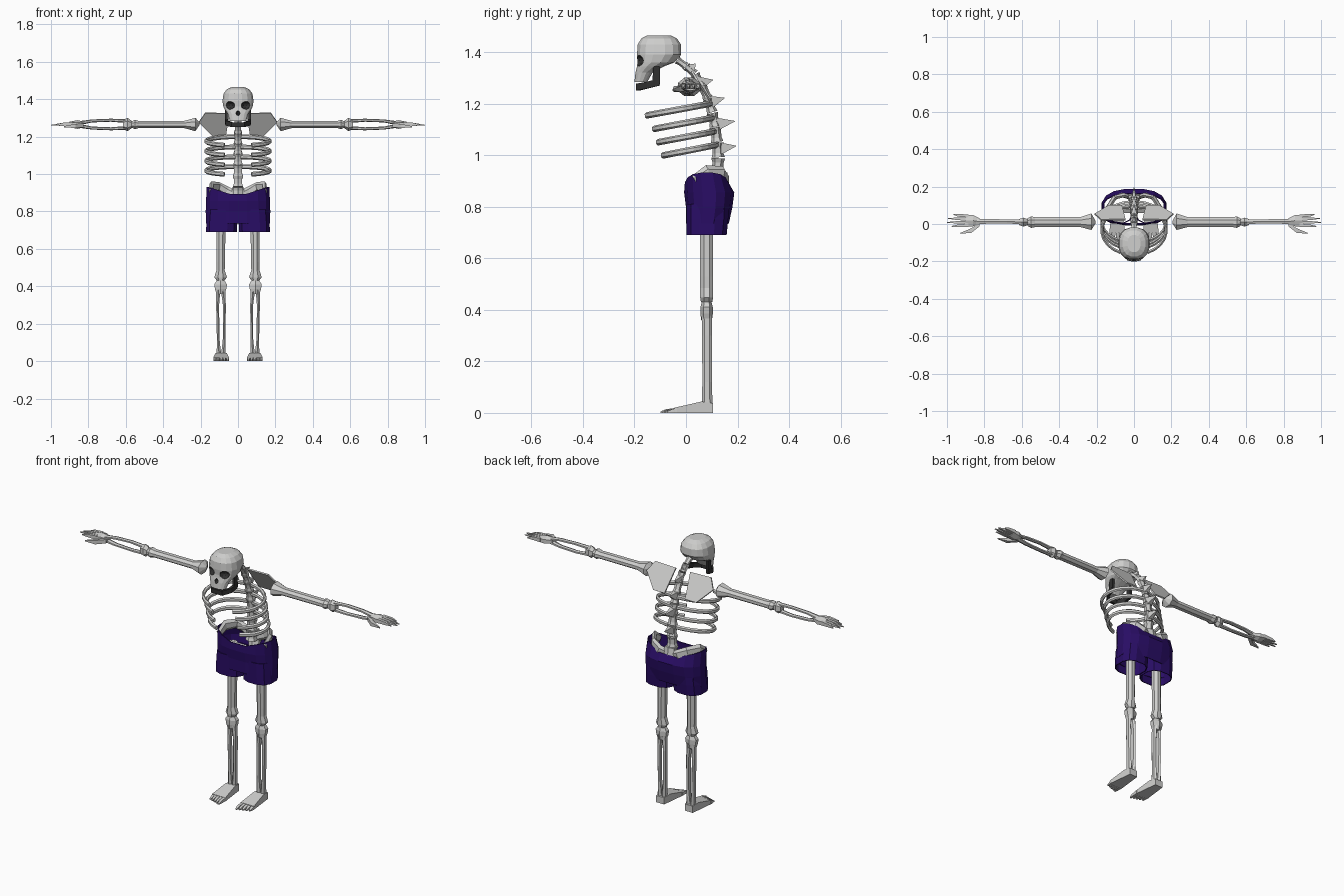
import bpy, bmesh, math
from mathutils import Vector

if "Cube" in bpy.data.objects:
    bpy.data.objects.remove(bpy.data.objects["Cube"], do_unlink=True)


def material(name, rgb):
    m = bpy.data.materials.new(name)
    m.use_nodes = True
    m.diffuse_color = (*rgb, 1)
    bsdf = next(n for n in m.node_tree.nodes if n.type == 'BSDF_PRINCIPLED')
    bsdf.inputs["Base Color"].default_value = (*rgb, 1)
    bsdf.inputs["Roughness"].default_value = 0.8
    return m


BONE = material("bone grey", (0.62, 0.62, 0.61))
DARK = material("dark grey", (0.03, 0.03, 0.03))
PURPLE = material("deep purple", (0.022, 0.004, 0.13))
X, Y, Z = Vector((1, 0, 0)), Vector((0, 1, 0)), Vector((0, 0, 1))


def add_object(name, bm, mats, mirror=False):
    bmesh.ops.recalc_face_normals(bm, faces=bm.faces)
    me = bpy.data.meshes.new(name)
    bm.to_mesh(me)
    bm.free()
    for m in mats:
        me.materials.append(m)
    ob = bpy.data.objects.new(name, me)
    bpy.context.collection.objects.link(ob)
    if mirror:
        mod = ob.modifiers.new("mirror", 'MIRROR')
        mod.use_mirror_merge = False
    return ob


def loft(name, stations, n=6, mat=BONE, ref=Z, axis=None, power=2, cap=True, mirror=False):
    """Skin rings (x, y, z, half width, half depth) placed along a path."""
    bm = bmesh.new()
    pts = [Vector(s[:3]) for s in stations]
    rings = []
    grow = 1 / math.cos(math.pi / n)
    for i, s in enumerate(stations):
        t = axis or (pts[min(i + 1, len(pts) - 1)] - pts[max(i - 1, 0)]).normalized()
        side = t.cross(ref).normalized()
        up = side.cross(t)
        ring = []
        for k in range(n):
            ang = 2 * math.pi * (k + 0.5) / n
            c, d = [math.copysign(abs(v) ** (2 / power), v) for v in (math.cos(ang), math.sin(ang))]
            ring.append(bm.verts.new(pts[i] + side * c * s[3] * grow + up * d * s[4] * grow))
        rings.append(ring)
    for lo, hi in zip(rings, rings[1:]):
        for k in range(n):
            bm.faces.new((lo[k], lo[(k + 1) % n], hi[(k + 1) % n], hi[k]))
    if cap:
        bm.faces.new(rings[0])
        bm.faces.new(rings[-1])
    return add_object(name, bm, [mat], mirror)


# Skull: height, front y, back y, half width
skull_rings = [(1.285, -.2, -.15, .044), (1.32, -.196, -.13, .054), (1.345, -.19, -.085, .07),
               (1.36, -.188, -.045, .078), (1.39, -.19, -.019, .083), (1.43, -.187, -.02, .077),
               (1.453, -.173, -.035, .06), (1.465, -.15, -.06, .034)]
skull = loft("skull", [(0, (f + b) / 2, z, w, (b - f) / 2) for z, f, b, w in skull_rings],
             n=16, ref=Y, axis=Z, power=2.4)
skull.data.materials.append(DARK)

# Eye sockets and nose hole cut into the skull, lined dark
bm = bmesh.new()
for x, z, size in ((-.047, 1.367, (.031, .03, .023)), (.047, 1.367, (.031, .03, .023)),
                   (0, 1.325, (.011, .015, .014))):
    made = bmesh.ops.create_icosphere(bm, subdivisions=2, radius=1)["verts"]
    bmesh.ops.scale(bm, vec=size, verts=made)
    bmesh.ops.translate(bm, vec=(x, -.19, z), verts=made)
for f in bm.faces:
    f.material_index = 1
cutter = add_object("socket_cutter", bm, [BONE, DARK])
cutter.hide_render = True
cut = skull.modifiers.new("sockets", 'BOOLEAN')
cut.operation, cut.solver, cut.object = 'DIFFERENCE', 'EXACT', cutter
bpy.context.view_layer.objects.active = skull
skull.select_set(True)
bpy.ops.object.modifier_apply(modifier="sockets")
bpy.data.objects.remove(cutter, do_unlink=True)

# Jaw
loft("jaw_bar", [(x * s, y, z, .008, .013) for s, x, y, z in
                 ((-1, .062, -.105, 1.283), (-1, .058, -.15, 1.272), (-1, .032, -.187, 1.264),
                  (1, .032, -.187, 1.264), (1, .058, -.15, 1.272), (1, .062, -.105, 1.283))],
     n=4, mat=DARK)
loft("jaw_hinges", [(.062, -.115, 1.275, .007, .015), (.062, -.115, 1.345, .007, .013)],
     n=4, mat=DARK, ref=Y, mirror=True)

# Spine: vertebrae along a curve, with rear spikes
spine = [(-.035, 1.37), (.0, 1.345), (.035, 1.315), (.062, 1.27), (.085, 1.22), (.102, 1.165),
         (.114, 1.11), (.121, 1.05), (.125, .99), (.122, .93), (.12, .87)]
for i, ((y0, z0), (y1, z1)) in enumerate(zip(spine, spine[1:])):
    r = .014 + .0012 * i
    loft(f"vertebra_{i + 1}", [(0, y0 + (y1 - y0) * t, z0 + (z1 - z0) * t, r * s * 1.15, r * s)
                               for t, s in ((.03, 1), (.3, .8), (.7, .8), (.97, 1))], ref=Y)
spikes = [((.012, 1.33), (.037, 1.355)), ((.05, 1.28), (.105, 1.292)), ((.09, 1.205), (.15, 1.222)),
          ((.115, 1.12), (.19, 1.132)), ((.125, 1.025), (.195, 1.036))]
for i, ((y0, z0), (y1, z1)) in enumerate(spikes):
    loft(f"spine_spike_{i + 1}", [(0, y0, z0, .018, .027), (0, y1, z1, .001, .001)], n=4)

# Ribs: sloping hoops open at the front
for i, (front, zf, zb) in enumerate(((-.165, 1.152, 1.2), (-.135, 1.1, 1.145),
                                     (-.12, 1.048, 1.092), (-.1, .997, 1.04))):
    back = .095 + .008 * i
    path = []
    for k in range(11):
        a = math.radians(85 - 15 * k)
        u = (math.sin(a) + 1) / 2
        path.append((.172 * math.cos(a), front + (back - front) * u, zf + (zb - zf) * u, .008, .011))
    loft(f"rib_pair_{i + 1}", path, mirror=True)

# Shoulder blades: flat plates leaning with the spine
bm = bmesh.new()
outline = [(.045, 1.322), (.175, 1.325), (.21, 1.275), (.135, 1.2), (.065, 1.2)]
blade = bm.faces.new([bm.verts.new((x, .018 + (1.325 - z) * .62, z)) for x, z in outline])
blades = add_object("shoulder_blades", bm, [BONE], True)
blades.modifiers.new("thickness", 'SOLIDIFY').thickness = .008

# Arms
AY, AZ = .01, 1.265


def along_x(name, rows, n=6):
    return loft(name, [(x, AY + y, AZ + z, a, b) for x, y, z, a, b in rows], n=n, axis=X, mirror=True)


along_x("upper_arms", [(.205, 0, .005, .006, .006), (.228, .002, 0, .044, .036), (.285, 0, 0, .027, .02),
                       (.53, 0, 0, .027, .019), (.55, 0, 0, .031, .025), (.57, 0, 0, .02, .017)], 8)
along_x("elbows", [(.565, 0, 0, .014, .014), (.59, 0, 0, .024, .031), (.615, 0, 0, .016, .022)])
for name, side in (("upper_forearms", 1), ("lower_forearms", -1)):
    along_x(name, [(.59, 0, .018 * side, .012, .009), (.68, .004, .023 * side, .011, .007),
                   (.78, .004, .019 * side, .012, .007), (.845, .003, .008 * side, .015, .009)])
along_x("palms", [(.825, .003, 0, .017, .014), (.86, .008, 0, .03, .02), (.9, .008, 0, .032, .013)])
for i in range(4):
    y = -.018 + .017 * i
    tip = (.965, .99, .985, .955)[i]
    along_x(f"fingers_{i + 1}", [(.885, y, .002, .008, .011), (.94, y * 1.1, .001, .007, .008),
                                 (tip + .01 if i != 1 else 1, y * 1.25, -.004, .002, .002)], 4)
along_x("thumbs", [(.825, -.012, -.004, .01, .011), (.87, -.045, -.008, .012, .011),
                   (.93, -.06, -.012, .002, .003)], 4)

# Pelvis
loft("hip_crests", [(.145, .035, .9, .01, .02), (.14, .085, .93, .012, .028), (.105, .14, .93, .012, .024),
                    (.06, .155, .905, .012, .025), (0, .135, .88, .01, .02)], mirror=True)
loft("sacrum", [(0, .13, .8, .015, .012), (0, .15, .86, .035, .018), (0, .14, .93, .03, .018)], ref=Y)
loft("pelvis_bar", [(-.1, .08, .83, .022, .022), (.1, .08, .83, .022, .022)])

# Shorts: hip section with a V-shaped waist, and two open legs
hips = loft("shorts_hips", [(0, .083, .735, .17, .083), (0, .09, .8, .172, .09), (0, .09, .855, .17, .097),
                            (0, .08, .93, .167, .084)],
            n=16, mat=PURPLE, ref=Y, axis=Z, power=2.5, cap=False)
for v in hips.data.vertices:
    if v.co.z > .92:
        v.co.z = .88 + .052 * min(abs(v.co.x) / .165, 1)
legs = loft("shorts_legs", [(.088, .08, .69, .082, .077), (.086, .083, .75, .082, .08), (.083, .085, .81, .08, .082)],
            n=12, mat=PURPLE, ref=Y, axis=Z, power=2.6, cap=False, mirror=True)
for ob in (hips, legs):
    ob.modifiers.new("cloth", 'SOLIDIFY').thickness = .005


# Legs
def along_z(name, rows, n=6):
    return loft(name, [(x, y, z, a, b) for z, x, y, a, b in rows], n=n, ref=Y, axis=Z, mirror=True)


along_z("thigh_bones", [(.85, .09, .08, .026, .026), (.53, .093, .08, .023, .025), (.485, .093, .08, .022, .025),
                        (.448, .093, .08, .034, .025), (.43, .093, .08, .02, .022)], 8)
along_z("knees", [(.435, .093, .08, .018, .015), (.41, .093, .08, .034, .021),
                  (.385, .093, .08, .03, .021), (.36, .093, .08, .022, .018)])
for name, side in (("outer_shins", 1), ("inner_shins", -1)):
    along_z(name, [(.395, .093 + .012 * side, .08, .012, .017), (.3, .091 + .018 * side, .082, .008, .017),
                   (.12, .09 + .016 * side, .082, .007, .016), (.035, .09 + .012 * side, .082, .012, .018)])

# Feet: wedge with pointed toes
loft("feet", [(.09, .104, .019, .025, .019), (.09, .06, .022, .03, .022), (.09, -.01, .014, .038, .014),
              (.09, -.045, .01, .042, .01)], n=4, axis=-Y, mirror=True)
for i in range(5):
    x = .056 + .017 * i
    tip = -.098 + .006 * i
    loft(f"toes_{i + 1}", [(x, -.035, .01, .008, .01), (x, tip + .02, .007, .007, .007),
                           (x, tip, .003, .004, .003)], n=4, axis=-Y, mirror=True)
